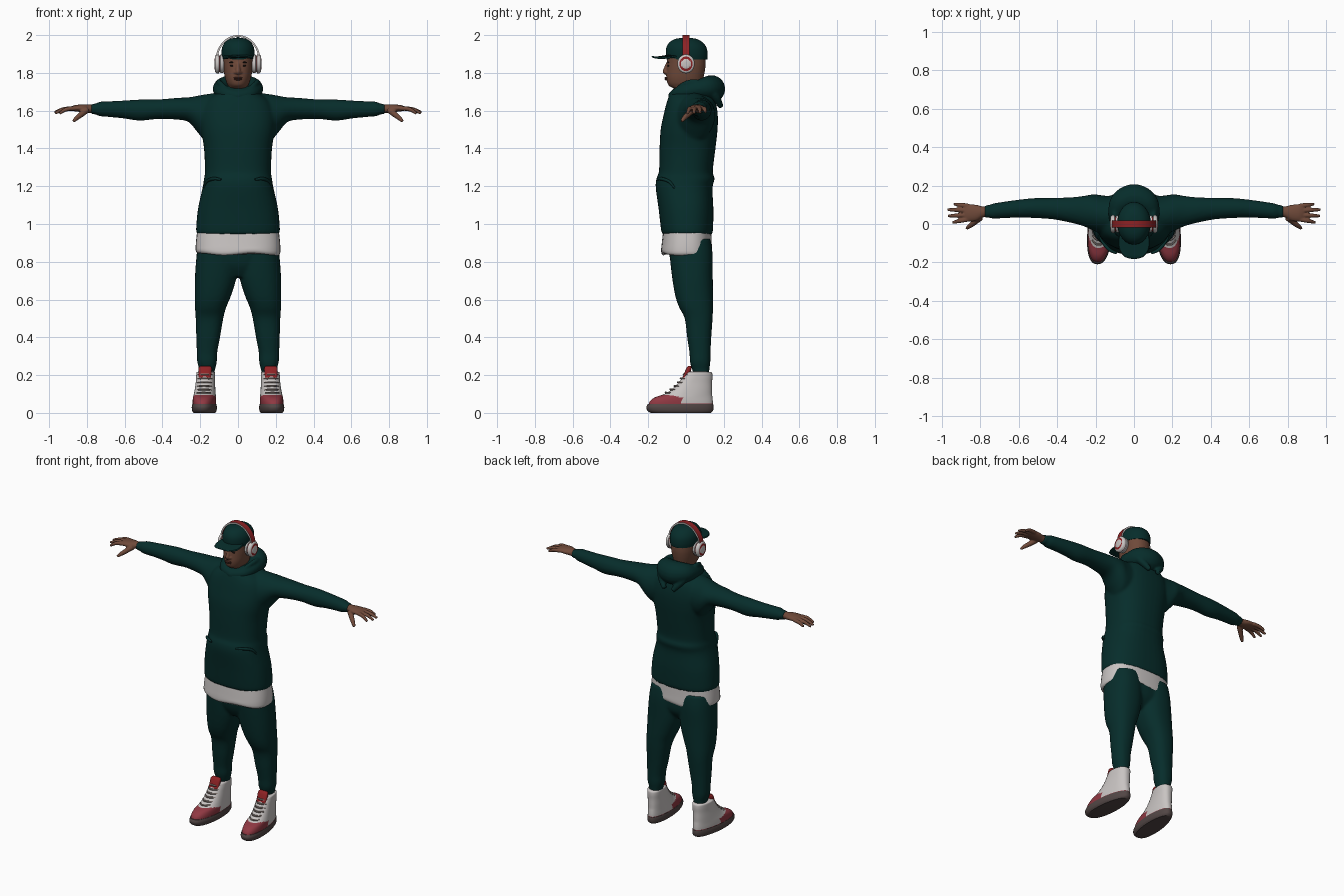
import bpy, bmesh, math
from mathutils import Vector


def mat(name, r, g, b):
    m = bpy.data.materials.new(name)
    m.diffuse_color = (r, g, b, 1)
    return m


GREEN = mat("dark_green_cloth", 0.002, 0.026, 0.024)
WHITE = mat("off_white", 0.58, 0.55, 0.54)
SKIN = mat("skin", 0.16, 0.068, 0.042)
DARK = mat("dark_skin", 0.07, 0.025, 0.018)
HAIR = mat("brow_black", 0.012, 0.008, 0.007)
RED = mat("bright_red", 0.27, 0.016, 0.018)
TOE = mat("muted_red", 0.28, 0.04, 0.055)
SOLE = mat("sole_grey", 0.085, 0.062, 0.06)
LACE = mat("lace_grey", 0.26, 0.21, 0.19)


def spline(pts, sub):
    """Catmull-Rom interpolation of tuples of any length."""
    out = []
    for i in range(len(pts) - 1):
        p = [pts[max(i - 1, 0)], pts[i], pts[i + 1], pts[min(i + 2, len(pts) - 1)]]
        for k in range(sub):
            t = k / sub
            out.append(tuple(0.5 * (2 * b + (c - a) * t + (2 * a - 5 * b + 4 * c - d) * t * t
                                    + (3 * b - a - 3 * c + d) * t ** 3) for a, b, c, d in zip(*p)))
    return out + [tuple(pts[-1])]


def loft(bm, rings, axis='z', sub=4, n=28, p=2.0):
    """Rings (cx, cy, cz, ra, rb) at right angles to the axis, capped at both ends."""
    loops = []
    for cx, cy, cz, ra, rb in spline(rings, sub):
        loop = []
        for i in range(n):
            a = 2 * math.pi * i / n
            c, s = math.cos(a), math.sin(a)
            u = ra * math.copysign(abs(c) ** (2 / p), c)
            v = rb * math.copysign(abs(s) ** (2 / p), s)
            d = {'z': (u, v, 0), 'x': (0, u, v), 'y': (u, 0, v)}[axis]
            loop.append(bm.verts.new((cx + d[0], cy + d[1], cz + d[2])))
        loops.append(loop)
    for a, b in zip(loops, loops[1:]):
        for i in range(n):
            bm.faces.new((a[i], a[(i + 1) % n], b[(i + 1) % n], b[i]))
    bm.faces.new(loops[0])
    bm.faces.new(loops[-1])


def tube(bm, pts, sub=4, n=10, closed=False):
    """Round tube through points (x, y, z, radius)."""
    path = spline(list(pts) + ([pts[0]] if closed else []), sub)
    if closed:
        path = path[:-1]
    loops, m = [], len(path)
    for i, q in enumerate(path):
        a = path[(i - 1) % m if closed else max(i - 1, 0)]
        b = path[(i + 1) % m if closed else min(i + 1, m - 1)]
        t = (Vector(b[:3]) - Vector(a[:3])).normalized()
        e = t.cross(Vector((0, 0, 1)) if abs(t.z) < 0.9 else Vector((0, 1, 0))).normalized()
        f = t.cross(e)
        loops.append([bm.verts.new(Vector(q[:3]) + q[3] * (e * math.cos(w) + f * math.sin(w)))
                      for w in (2 * math.pi * k / n for k in range(n))])
    for a, b in zip(loops, loops[1:] + (loops[:1] if closed else [])):
        for i in range(n):
            bm.faces.new((a[i], a[(i + 1) % n], b[(i + 1) % n], b[i]))
    if not closed:
        bm.faces.new(loops[0])
        bm.faces.new(loops[-1])


def ball(bm, c, r):
    verts = bmesh.ops.create_uvsphere(bm, u_segments=16, v_segments=10, radius=1)['verts']
    for v in verts:
        v.co = Vector([c[i] + r[i] * v.co[i] for i in range(3)])


def finish(name, bm, mats, rule=None, voxel=0, smooth=4):
    bmesh.ops.recalc_face_normals(bm, faces=bm.faces)
    for f in bm.faces:
        f.smooth = True
        if rule:
            f.material_index = rule(f.calc_center_median(), f.normal)
    me = bpy.data.meshes.new(name)
    bm.to_mesh(me)
    bm.free()
    me.set_sharp_from_angle(angle=math.radians(45))
    for m in mats:
        me.materials.append(m)
    ob = bpy.data.objects.new(name, me)
    bpy.context.collection.objects.link(ob)
    if voxel:
        r = ob.modifiers.new("fuse", 'REMESH')
        r.mode, r.voxel_size, r.use_smooth_shade = 'VOXEL', voxel, True
        s = ob.modifiers.new("soften", 'SMOOTH')
        s.factor, s.iterations = 0.5, smooth
    return ob


SIDES = (("left", 1), ("right", -1))

# Hoodie: torso and sleeves fused together; torso rows are z, half width, front y, back y
bm = bmesh.new()
torso = [(0.945, .215, -.125, .138), (0.97, .222, -.132, .143), (1.08, .212, -.145, .145),
         (1.19, .188, -.16, .14), (1.24, .18, -.157, .152), (1.28, .175, -.143, .142),
         (1.40, .18, -.14, .156), (1.50, .196, -.134, .167), (1.58, .198, -.118, .168),
         (1.65, .17, -.1, .155), (1.70, .10, -.08, .13), (1.72, .06, -.05, .10)]
loft(bm, [(0, (f + b) / 2, z, w, (b - f) / 2) for z, w, f, b in torso], n=40, p=2.4)
for _, s in SIDES:
    loft(bm, [(s * x, y, z, ry, rz) for x, y, z, ry, rz in (
        (.08, .04, 1.57, .10, .13), (.17, .05, 1.565, .10, .122), (.21, .06, 1.58, .095, .10),
        (.26, .067, 1.605, .08, .066), (.32, .072, 1.61, .068, .058), (.42, .08, 1.608, .056, .052),
        (.52, .083, 1.603, .052, .056), (.60, .08, 1.606, .047, .048), (.68, .073, 1.608, .043, .042),
        (.735, .067, 1.609, .04, .038), (.75, .066, 1.609, .034, .029), (.78, .065, 1.609, .034, .028))], axis='x')
finish("hoodie", bm, [GREEN], voxel=0.009)

# Pocket welts on the pouch
bm = bmesh.new()
for _, s in SIDES:
    tube(bm, [(s * .09, -.152, 1.235, .006), (s * .13, -.133, 1.24, .009),
              (s * .165, -.09, 1.225, .008), (s * .18, -.06, 1.19, .005)])
finish("pocket_welts", bm, [GREEN])

# Hood folded behind the neck, and the collar in front of it
bm = bmesh.new()
hood = [(0, -.06, 1.675, .035), (.065, -.035, 1.69, .036), (.09, .04, 1.71, .042),
        (.065, .11, 1.72, .062), (0, .135, 1.715, .073)]
tube(bm, hood + [(-x, y, z, r) for x, y, z, r in hood[3:0:-1]], n=18, sub=6, closed=True)
for _, s in SIDES:
    tube(bm, [(s * .03, .185, 1.62, .015), (s * .08, .145, 1.69, .025),
              (s * .10, .07, 1.745, .018), (s * .095, .0, 1.745, .014), (s * .05, -.06, 1.70, .014)])
loft(bm, [(0, .01, 1.63, .08, .10), (0, .005, 1.68, .085, .095), (0, .02, 1.73, .075, .075)])
finish("hood", bm, [GREEN], voxel=0.007, smooth=3)

# Shirt hem showing below the hoodie
bm = bmesh.new()
loft(bm, [(0, .005, .84, .215, .128), (0, .003, .855, .224, .135), (0, .004, .90, .223, .132),
          (0, .006, .955, .217, .128)], n=40, p=2.5)
for v in bm.verts:
    v.co.z += 0.006 * math.sin(v.co.x * 22) * (v.co.z < .87)
finish("shirt_hem", bm, [WHITE])

# Trousers: two tapered legs fused at the hips
bm = bmesh.new()
loft(bm, [(0, .02, .72, .06, .06), (0, .025, .78, .15, .10), (0, .02, .86, .20, .112),
          (0, .015, .93, .20, .115)], p=2.4)
for _, s in SIDES:
    loft(bm, [(s * x, y, z, rx, ry) for x, y, z, rx, ry in (
        (.165, .082, .195, .036, .038), (.163, .078, .23, .042, .046), (.164, .075, .27, .052, .054),
        (.164, .074, .32, .054, .056), (.158, .07, .40, .063, .064), (.151, .067, .50, .073, .074),
        (.145, .053, .56, .083, .09), (.133, .043, .62, .096, .1), (.118, .034, .72, .11, .108),
        (.112, .027, .84, .107, .114), (.108, .02, .92, .10, .11))], p=2.3)
finish("trousers", bm, [GREEN], voxel=0.009)

# Hands with fingers and thumb
for side, s in SIDES:
    bm = bmesh.new()
    loft(bm, [(s * .74, .065, 1.609, .026, .022), (s * .785, .063, 1.61, .028, .022),
              (s * .82, .058, 1.612, .042, .021), (s * .86, .058, 1.613, .045, .017),
              (s * .885, .06, 1.611, .04, .011)], axis='x', n=20)
    for y0, y1, x1, z1 in ((.094, .104, .938, 1.592), (.071, .075, .972, 1.59),
                           (.047, .042, .968, 1.587), (.025, .008, .945, 1.585)):
        tube(bm, [(s * .86, y0, 1.612, .012), (s * (.45 * .86 + .55 * x1), (y0 + y1) / 2, 1.608, .0115),
                  (s * x1, y1, z1, .0075)])
    tube(bm, [(s * .80, .035, 1.605, .018), (s * .83, .01, 1.58, .0155),
              (s * .855, -.01, 1.56, .0125), (s * .872, -.023, 1.543, .008)])
    finish(side + "_hand", bm, [SKIN], voxel=0.0045, smooth=2)

# Head and neck; rows are z, half width, front y, back y
bm = bmesh.new()
head = [(1.64, .055, -.03, .085), (1.70, .055, -.04, .085), (1.728, .052, -.085, .085),
        (1.745, .06, -.098, .088), (1.775, .069, -.104, .093), (1.81, .075, -.103, .10),
        (1.85, .079, -.101, .104), (1.90, .079, -.098, .10), (1.95, .06, -.07, .08)]
loft(bm, [(0, (f + b) / 2, z, w, (b - f) / 2) for z, w, f, b in head], n=36, p=2.2)
tube(bm, [(0, -.098, 1.85, .009), (0, -.106, 1.825, .011), (0, -.111, 1.806, .013), (0, -.104, 1.794, .008)])
for _, s in SIDES:
    ball(bm, (s * .013, -.103, 1.802), (.010, .010, .008))
    ball(bm, (s * .079, .005, 1.835), (.008, .02, .03))
finish("head", bm, [SKIN], voxel=0.0045, smooth=2)

# Lips, eyes and brows
bm = bmesh.new()
ball(bm, (0, -.103, 1.774), (.024, .011, .005))
ball(bm, (0, -.102, 1.766), (.021, .011, .006))
finish("lips", bm, [DARK])
for name, z, r, y, m in (("eyes", 1.838, (.011, .005, .0045), -.0935, HAIR),
                         ("brows", 1.856, (.017, .005, .0035), -.0935, HAIR)):
    bm = bmesh.new()
    for _, s in SIDES:
        ball(bm, (s * .032, y, z), r)
    finish(name, bm, [m])

# Cap crown and curved brim
bm = bmesh.new()
loft(bm, [(0, .005, 1.872, .083, .108), (0, .004, 1.90, .087, .111), (0, .002, 1.935, .084, .106),
          (0, 0, 1.963, .068, .086), (0, 0, 1.98, .044, .055), (0, 0, 1.986, .012, .015)], n=36)
ball(bm, (0, 0, 1.985), (.01, .01, .005))
finish("cap_crown", bm, [GREEN])
bm = bmesh.new()
loft(bm, [(0, -.095, 1.884, .078, .083), (0, -.095, 1.888, .082, .087), (0, -.095, 1.893, .078, .083)],
     n=36, sub=2, p=2.4)
bmesh.ops.subdivide_edges(bm, edges=[e for e in bm.edges if e.calc_length() > .03], cuts=4)
for v in bm.verts:
    v.co.z += 0.008 - 2.6 * v.co.x ** 2 + 0.12 * (v.co.y + .095)
finish("cap_brim", bm, [GREEN])

# Headphones: band with pale edges, and cups with a red ring
bm = bmesh.new()
arcs = []
for i in range(33):
    a = math.pi * i / 32
    c, s = math.cos(a), math.sin(a)
    arcs.append([bm.verts.new((r * c, y, 1.868 + (r + .014) * s))
                 for r, y in ((.108, -.019), (.118, -.019), (.118, .019), (.108, .019))])
for a, b in zip(arcs, arcs[1:]):
    for k in range(4):
        bm.faces.new((a[k], a[(k + 1) % 4], b[(k + 1) % 4], b[k]))
bm.faces.new(arcs[0])
bm.faces.new(arcs[-1])
finish("headphone_band", bm, [RED, WHITE], lambda c, n: int(abs(n.y) > .7 or c.z < 1.885))
for side, s in SIDES:
    bm = bmesh.new()
    loft(bm, [(s * x, 0, 1.848, r, r * 1.1) for x, r in (
        (.074, .036), (.08, .043), (.093, .045), (.095, .04), (.099, .04), (.101, .046), (.114, .046),
        (.121, .04), (.1225, .035), (.1225, .027), (.125, .024), (.125, .008))], axis='x', sub=1, n=32)
    finish(side + "_headphone_cup", bm, [WHITE, RED],
           lambda c, n: int(abs(c.x) > .122 and .026 < math.hypot(c.y, c.z - 1.848) < .037
                            or .095 < abs(c.x) < .099))

# High-top shoes, toes turned out a little; rows are z, half width, front y, back y
def shoe_part(name, rows, s, mats, rule=None, p=2.4):
    bm = bmesh.new()
    loft(bm, [(0, (f + b) / 2, z, w, (b - f) / 2) for z, w, f, b in rows], n=48, sub=5, p=p)
    for v in bm.verts:
        v.co.x *= 1 - 0.16 * min(max((v.co.y + .02) / .15, 0), 1)
    place(bm, s)
    finish(name, bm, mats, rule)


def place(bm, s):
    for v in bm.verts:
        v.co.x = s * (v.co.x + .175 - .075 * v.co.y)


for side, s in SIDES:
    shoe_part(side + "_shoe_sole", [(0, .056, -.188, .132), (.012, .063, -.204, .143),
                                    (.03, .065, -.21, .146), (.046, .062, -.203, .144)], s, [SOLE])
    shoe_part(side + "_shoe_upper",
              [(.035, .06, -.2, .142), (.06, .061, -.192, .142), (.082, .06, -.165, .14),
               (.10, .058, -.115, .138), (.125, .056, -.075, .138), (.16, .054, -.04, .138),
               (.195, .054, -.015, .14), (.215, .052, .0, .135), (.218, .04, .02, .11)], s,
              [WHITE, TOE], lambda c, n: int(c.y < -.02 and c.z < .098 - .2 * (c.y + .1) * (c.y > -.1)
                                             or c.z < .05))
    # Tongue
    bm = bmesh.new()
    loft(bm, [(0, -.02, .15, .03, .02), (0, .0, .19, .033, .018), (0, .015, .235, .035, .014),
              (0, .02, .247, .028, .009)], n=20, p=3)
    place(bm, s)
    finish(side + "_shoe_tongue", bm, [RED])
    # Laces
    bm = bmesh.new()
    for y, z in ((-.105, .105), (-.08, .122), (-.058, .141), (-.04, .16), (-.025, .181), (-.01, .202)):
        tube(bm, [(-.036, y + .022, z, .005), (-.015, y, z + .002, .0055),
                  (.015, y, z + .002, .0055), (.036, y + .022, z, .005)], n=6)
    place(bm, s)
    finish(side + "_shoe_laces", bm, [LACE])
